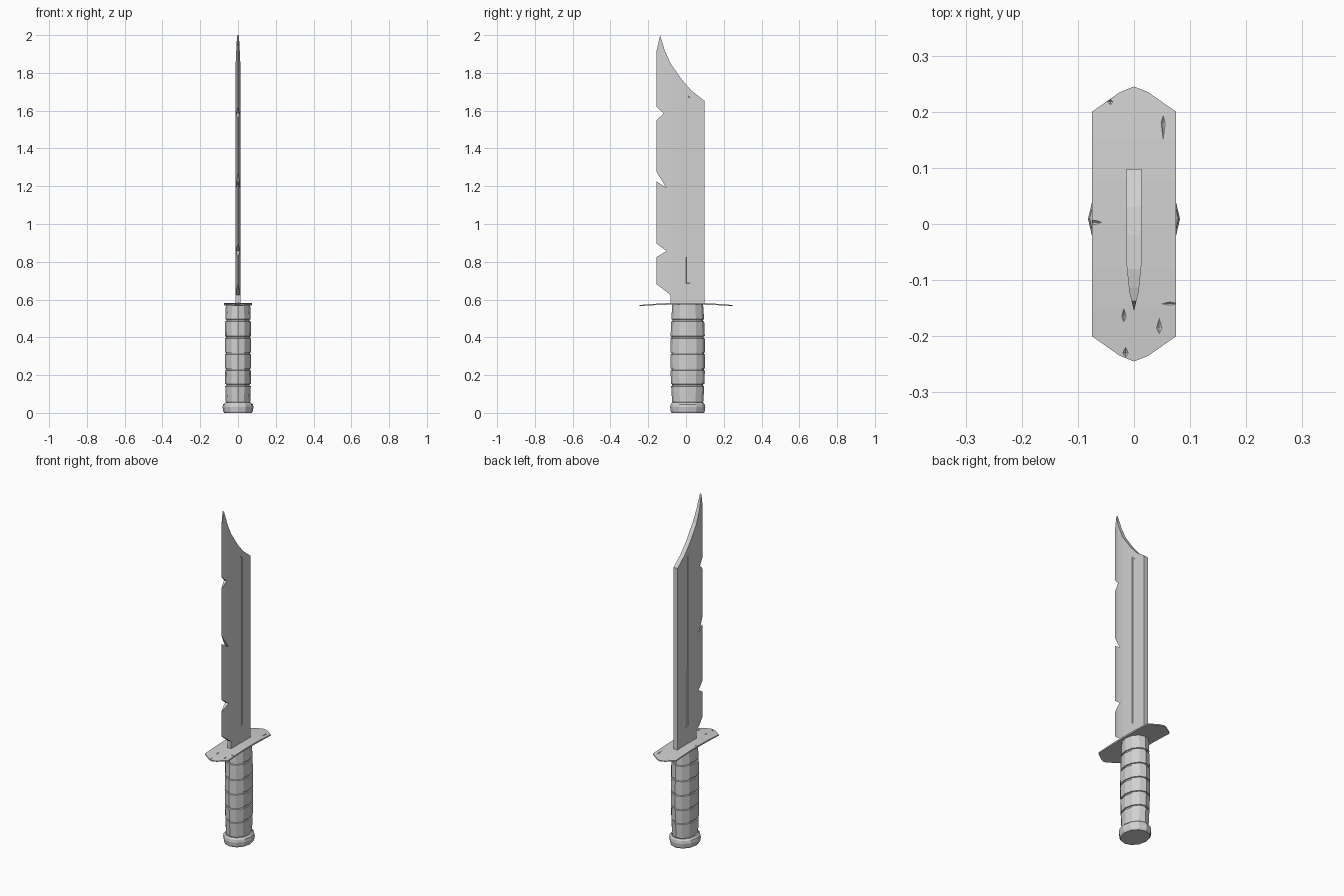
import bpy, bmesh, math
from mathutils import Vector, Matrix

cube = bpy.data.objects.get("Cube")
if cube:
    bpy.data.objects.remove(cube, do_unlink=True)

# One grey for the whole knife
grey = bpy.data.materials.new("plain grey")
grey.use_nodes = True
colour = (0.64, 0.64, 0.64, 1)
grey.diffuse_color = colour
grey.node_tree.nodes["Principled BSDF"].inputs["Base Color"].default_value = colour


def make_object(name, bm):
    bmesh.ops.recalc_face_normals(bm, faces=bm.faces)
    mesh = bpy.data.meshes.new(name)
    bm.to_mesh(mesh)
    bm.free()
    mesh.materials.append(grey)
    obj = bpy.data.objects.new(name, mesh)
    bpy.context.collection.objects.link(obj)
    return obj


def prism(points, offset):
    """Extrude a closed outline along an offset."""
    bm = bmesh.new()
    face = bm.faces.new([bm.verts.new(p) for p in points])
    result = bmesh.ops.extrude_face_region(bm, geom=[face], use_keep_orig=True)
    verts = [g for g in result["geom"] if isinstance(g, bmesh.types.BMVert)]
    bmesh.ops.translate(bm, verts=verts, vec=offset)
    return bm


def slice_faces(bm, faces, co, normal):
    faces = list(faces)
    edges = {e for f in faces for e in f.edges}
    verts = {v for f in faces for v in f.verts}
    bmesh.ops.bisect_plane(bm, geom=faces + list(edges) + list(verts),
                           plane_co=co, plane_no=normal, dist=1e-5)


# Blade: notched outline in the y-z plane, ground to a sharp front edge
EDGE, BEVEL, GRIND = -0.155, -0.12, -0.075
outline = [(-0.082, 0.575), (-0.082, 0.625), (EDGE, 0.68),
           (EDGE, 0.825), (-0.103, 0.857), (EDGE, 0.895),
           (EDGE, 1.225), (-0.105, 1.192), (EDGE, 1.275),
           (EDGE, 1.55), (-0.118, 1.585), (EDGE, 1.62),
           (EDGE, 1.92), (-0.137, 2.0), (-0.113, 1.92), (-0.08, 1.847),
           (-0.02, 1.762), (0.03, 1.705), (0.098, 1.652), (0.098, 0.575)]
bm = prism([(-1, y, z) for y, z in outline], (2, 0, 0))
for y in (BEVEL, GRIND, 0, 0.022):
    slice_faces(bm, bm.faces, (0, y, 0), (0, 1, 0))


def fuller_faces():
    return [f for f in bm.faces if abs(f.normal.x) > 0.9
            and 0 < f.calc_center_median().y < 0.022]


bm.normal_update()
slice_faces(bm, fuller_faces(), (0, 0, 0.685), (0, 0, 1))
bm.normal_update()
slice_faces(bm, fuller_faces(), (0, 0, 1.69), (0, 1, 1))


def half_thickness(y):
    if y < BEVEL:
        return 0.0085 * (y - EDGE) / (BEVEL - EDGE)
    if y < GRIND:
        return 0.0085 + 0.0045 * (y - BEVEL) / (GRIND - BEVEL)
    return 0.013


for v in bm.verts:
    v.co.x = math.copysign(half_thickness(v.co.y), v.co.x)
bmesh.ops.remove_doubles(bm, verts=bm.verts, dist=1e-5)
bmesh.ops.recalc_face_normals(bm, faces=bm.faces)

# Sunken fuller on both sides
groove = [f for f in fuller_faces() if 0.69 < f.calc_center_median().z < 1.6]
bmesh.ops.inset_individual(bm, faces=groove, thickness=0.002, depth=-0.004)
make_object("blade", bm)

# Guard: thin arched plate with pointed ends
end = [(0.075, 0.2), (0.025, 0.235), (0, 0.245), (-0.025, 0.235), (-0.075, 0.2)]
plate = end + [(-x, -y) for x, y in end]
bm = prism([(x, y, 0) for x, y in plate], (0, 0, 1))
for y in (-0.15, -0.08, 0, 0.08, 0.15):
    slice_faces(bm, bm.faces, (0, y, 0), (0, 1, 0))
for v in bm.verts:
    t = (v.co.y / 0.245) ** 2
    thick = 0.009 - 0.004 * t
    v.co.z = 0.583 - 0.012 * t - (0 if v.co.z > 0.5 else thick)
guard = make_object("guard", bm)

# Small nicks chipped out of the guard: x, y, half width, half length
bm = bmesh.new()
for x, y, w, l in [(0.052, 0.18, 0.004, 0.02), (-0.042, 0.218, 0.005, 0.005),
                   (-0.07, 0.003, 0.013, 0.004), (-0.018, -0.165, 0.004, 0.012),
                   (0.045, -0.185, 0.005, 0.013), (0.064, -0.142, 0.015, 0.003),
                   (-0.015, -0.23, 0.005, 0.009)]:
    z = 0.583 - 0.012 * (y / 0.245) ** 2
    place = Matrix.Translation((x, y, z)) @ Matrix.Diagonal((w, l, 0.004, 1))
    bmesh.ops.create_cone(bm, cap_ends=True, segments=4, radius1=0, radius2=2,
                          depth=2, matrix=place)
bmesh.ops.remove_doubles(bm, verts=bm.verts, dist=1e-6)
cutter = make_object("nick_cutter", bm)
cutter.hide_render = True
mod = guard.modifiers.new("nicks", "BOOLEAN")
mod.operation = "DIFFERENCE"
mod.solver = "EXACT"
mod.object = cutter
bpy.context.view_layer.objects.active = guard
bpy.ops.object.modifier_apply(modifier=mod.name)
bpy.data.objects.remove(cutter, do_unlink=True)


def loft(name, rings, sides=12, centre_y=0.009):
    """Stack elliptical rings of (z, x radius, y radius) into a closed solid."""
    bm = bmesh.new()
    loops = []
    for z, rx, ry in rings:
        angles = [math.tau * i / sides for i in range(sides)]
        loops.append([bm.verts.new((rx * math.cos(a), centre_y + ry * math.sin(a), z))
                      for a in angles])
    for low, high in zip(loops, loops[1:]):
        for i in range(sides):
            j = (i + 1) % sides
            bm.faces.new((low[i], low[j], high[j], high[i]))
    bm.faces.new(loops[0])
    bm.faces.new(loops[-1])
    return make_object(name, bm)


# Grip: gently swollen, split by narrow grooves
def swell(z, inset=0):
    bulge = 1 - ((z - 0.31) / 0.27) ** 2
    return z, 0.064 + 0.006 * bulge - inset, 0.081 + 0.011 * bulge - inset


rings = [swell(0.05, 0.006)]
bottom = 0.06
for groove_z in (0.147, 0.23, 0.315, 0.4, 0.49):
    top = groove_z - 0.006
    rings += [swell(bottom), swell(top),
              swell(top + 0.002, 0.006), swell(top + 0.01, 0.006)]
    bottom = top + 0.012
rings += [swell(bottom), swell(0.565), swell(0.576)]
loft("grip", rings)

# Pommel
loft("pommel", [(0, 0.073, 0.086), (0.008, 0.078, 0.09), (0.03, 0.082, 0.093),
                (0.045, 0.079, 0.09), (0.054, 0.069, 0.083)])
